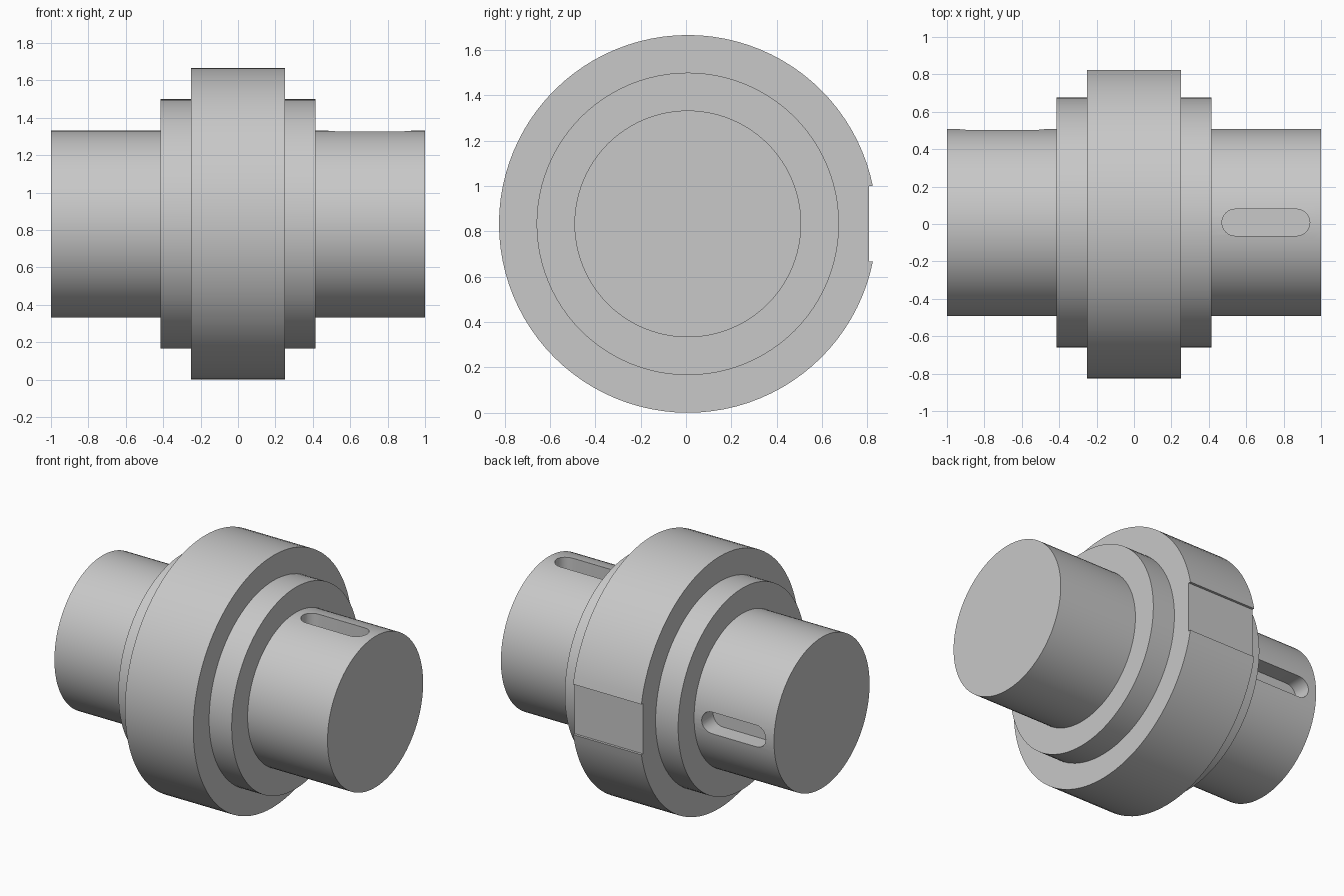
import bpy
import bmesh
from math import pi, cos, sin, radians
from mathutils import Matrix, Vector

cube = bpy.data.objects.get("Cube")
if cube:
    bpy.data.objects.remove(cube, do_unlink=True)

# Main sizes
CENTER = Vector((0, 0.008, 0.833))
SHAFT_R, HUB_R, RING_R = 0.5, 0.667, 0.833
SLOT_LENGTH, SLOT_WIDTH, SLOT_DEPTH, SLOT_X = 0.47, 0.143, 0.12, 0.705
FLAT_Y, FLAT_HEIGHT = 0.8, 0.333

steel = bpy.data.materials.new("steel grey")
GREY = (0.58, 0.58, 0.58, 1)
steel.use_nodes = True
steel.diffuse_color = GREY
steel.node_tree.nodes["Principled BSDF"].inputs["Base Color"].default_value = GREY


def add_object(name, bm):
    bmesh.ops.recalc_face_normals(bm, faces=bm.faces)
    mesh = bpy.data.meshes.new(name)
    bm.to_mesh(mesh)
    bm.free()
    mesh.materials.append(steel)
    obj = bpy.data.objects.new(name, mesh)
    obj.location = CENTER
    bpy.context.collection.objects.link(obj)
    return obj


def cylinder(name, x0, x1, radius):
    """Solid cylinder lying along x."""
    bm = bmesh.new()
    place = Matrix.Translation(((x0 + x1) / 2, 0, 0)) @ Matrix.Rotation(pi / 2, 4, 'Y')
    bmesh.ops.create_cone(bm, cap_ends=True, segments=96, radius1=radius,
                          radius2=radius, depth=x1 - x0, matrix=place)
    return add_object(name, bm)


def slot_cutter(x, turn):
    """Round-ended bar above the shaft, turned about the x axis."""
    bm = bmesh.new()
    r, half, steps = SLOT_WIDTH / 2, (SLOT_LENGTH - SLOT_WIDTH) / 2, 12
    outline = []
    for side in (1, -1):
        for i in range(steps + 1):
            a = -pi / 2 + pi * i / steps
            outline.append(bm.verts.new((x + side * (half + r * cos(a)),
                                         side * r * sin(a), SHAFT_R - SLOT_DEPTH)))
    base = bm.faces.new(outline)
    top = bmesh.ops.extrude_face_region(bm, geom=[base])["geom"]
    bmesh.ops.translate(bm, vec=(0, 0, 2 * SLOT_DEPTH),
                        verts=[v for v in top if isinstance(v, bmesh.types.BMVert)])
    bmesh.ops.rotate(bm, verts=bm.verts, matrix=Matrix.Rotation(turn, 3, 'X'))
    return add_object("slot_cutter", bm)


def flat_cutter():
    bm = bmesh.new()
    bmesh.ops.create_cube(bm, size=1)
    bmesh.ops.scale(bm, verts=bm.verts, vec=(1, 0.2, FLAT_HEIGHT))
    bmesh.ops.translate(bm, verts=bm.verts, vec=(0, FLAT_Y + 0.1, 0))
    return add_object("flat_cutter", bm)


def cut(obj, cutter):
    mod = obj.modifiers.new("cut", 'BOOLEAN')
    mod.operation = 'DIFFERENCE'
    mod.solver = 'EXACT'
    mod.object = cutter
    bpy.context.view_layer.update()
    result = obj.evaluated_get(bpy.context.evaluated_depsgraph_get())
    mesh = bpy.data.meshes.new_from_object(result)
    obj.modifiers.clear()
    obj.data = mesh
    bpy.data.objects.remove(cutter, do_unlink=True)


# Shafts, each with a keyway: upward on the left, backward on the right
left_shaft = cylinder("left_shaft", 0.3, 1, SHAFT_R)
cut(left_shaft, slot_cutter(SLOT_X, 0))
right_shaft = cylinder("right_shaft", -1, -0.3, SHAFT_R)
cut(right_shaft, slot_cutter(-SLOT_X, -pi / 2))

# Stepped hub and outer ring with a flat recess at the back
hub = cylinder("hub", -0.415, 0.415, HUB_R)
ring = cylinder("outer_ring", -0.25, 0.25, RING_R)
cut(ring, flat_cutter())

bpy.ops.object.select_all(action='DESELECT')
for part in (left_shaft, right_shaft, hub, ring):
    part.select_set(True)
bpy.context.view_layer.objects.active = ring
bpy.ops.object.shade_smooth_by_angle(angle=radians(30))

# Keep the recess visibly flat next to the curved rim
for face in ring.data.polygons:
    if face.normal.y > 0.999 and abs(face.center.y - FLAT_Y) < 0.001:
        face.use_smooth = False
